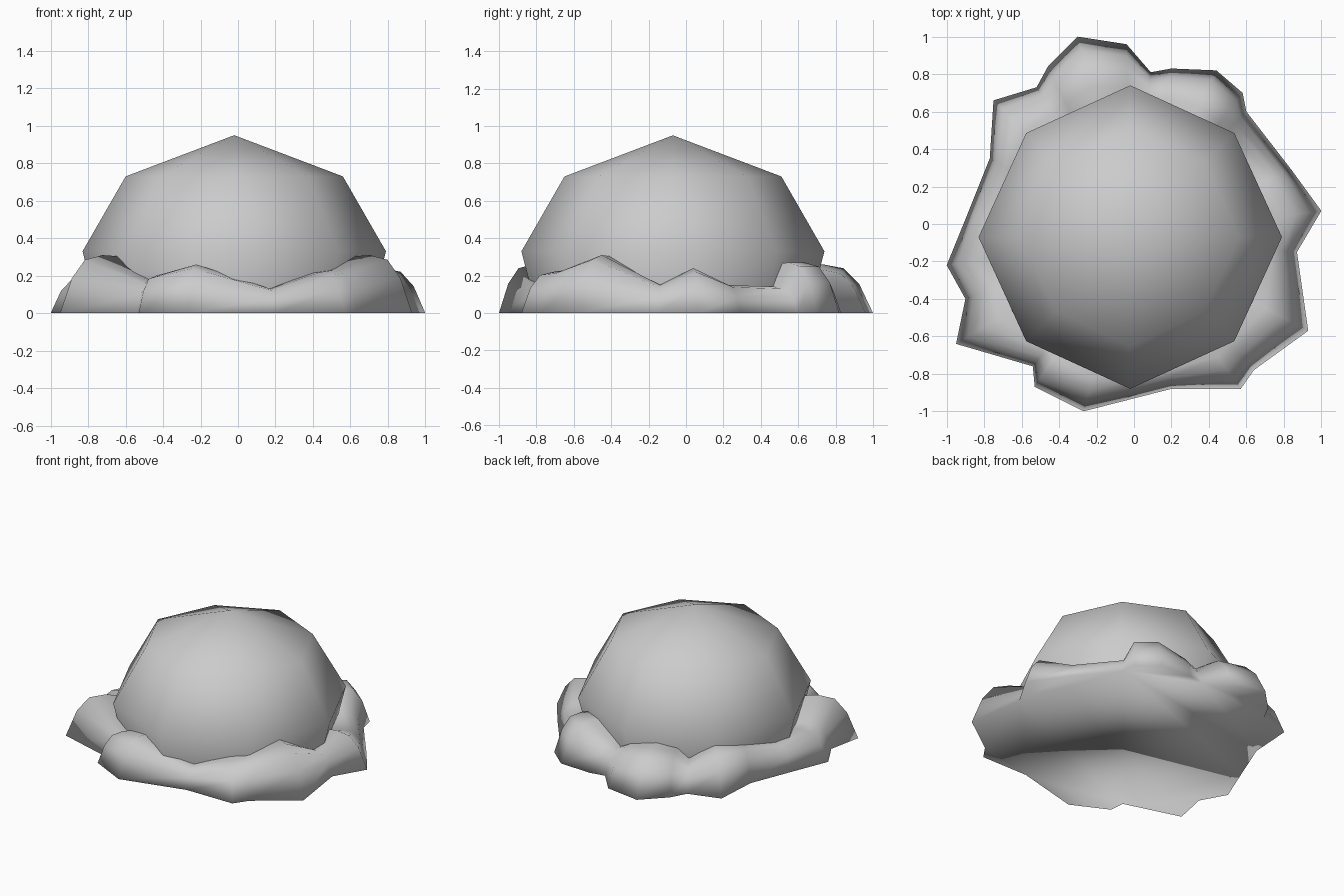
import bpy, bmesh, math

cube = bpy.data.objects.get("Cube")
if cube:
    bpy.data.objects.remove(cube, do_unlink=True)

GREY = (0.6, 0.6, 0.6, 1.0)
mat = bpy.data.materials.new("stone_grey")
mat.use_nodes = True
mat.diffuse_color = GREY
mat.node_tree.nodes["Principled BSDF"].inputs["Base Color"].default_value = GREY

CX, CY = -0.02, -0.07   # shared centre of dome and rock ring


def make_object(name, bm):
    mesh = bpy.data.meshes.new(name)
    bm.to_mesh(mesh)
    bm.free()
    obj = bpy.data.objects.new(name, mesh)
    bpy.context.collection.objects.link(obj)
    mesh.materials.append(mat)
    mesh.shade_smooth()


def bridge(bm, lower, upper):
    n = len(lower)
    for i in range(n):
        j = (i + 1) % n
        bm.faces.new((lower[i], lower[j], upper[j], upper[i]))


# Eight-sided dome, slightly narrower on its diagonals
bm = bmesh.new()
rings = []
for radius, z in ((0.73, 0.02), (0.81, 0.33), (0.58, 0.73)):
    ring = []
    for k in range(8):
        a = k * math.pi / 4
        r = radius * (0.97 if k % 2 else 1.0)
        ring.append(bm.verts.new((CX + r * math.cos(a), CY + r * math.sin(a), z)))
    rings.append(ring)
for low, high in zip(rings, rings[1:]):
    bridge(bm, low, high)
apex = bm.verts.new((CX, CY, 0.95))
for k in range(8):
    bm.faces.new((rings[-1][k], rings[-1][(k + 1) % 8], apex))
make_object("dome", bm)

# Lumpy rock ring: ground outline x, y and crest height, anticlockwise
OUTLINE = [
    (1.00, 0.07, 0.24), (0.84, 0.29, 0.15), (0.60, 0.60, 0.14),
    (0.58, 0.70, 0.27), (0.44, 0.82, 0.27), (0.20, 0.83, 0.20),
    (0.09, 0.81, 0.16), (-0.04, 0.96, 0.23), (-0.30, 1.00, 0.26),
    (-0.46, 0.84, 0.23), (-0.52, 0.73, 0.15), (-0.75, 0.66, 0.27),
    (-0.77, 0.35, 0.22), (-0.89, 0.05, 0.17), (-1.00, -0.22, 0.20),
    (-0.90, -0.40, 0.17), (-0.95, -0.64, 0.31), (-0.54, -0.76, 0.17),
    (-0.53, -0.87, 0.20), (-0.27, -1.00, 0.26), (0.20, -0.88, 0.13),
    (0.57, -0.88, 0.22), (0.64, -0.78, 0.23), (0.93, -0.57, 0.31),
    (0.87, -0.15, 0.15),
]
INNER = 0.68            # radius where the ring disappears into the dome
bm = bmesh.new()
loops = []
# Fraction of the way inwards, fraction of the crest height
for inward, rise in ((0, 0), (0.18, 0.6), (0.38, 0.92), (0.65, 1.0), (1.0, 0.97)):
    loop = []
    for x, y, h in OUTLINE:
        dx, dy = x - CX, y - CY
        r = math.hypot(dx, dy)
        s = (r + (INNER - r) * inward) / r
        loop.append(bm.verts.new((CX + dx * s, CY + dy * s, h * rise)))
    loops.append(loop)
for low, high in zip(loops, loops[1:]):
    bridge(bm, low, high)
# Flat underside, blended softly into the ring's wall
bm.faces.new(loops[0][::-1])
make_object("rock_ring", bm)
